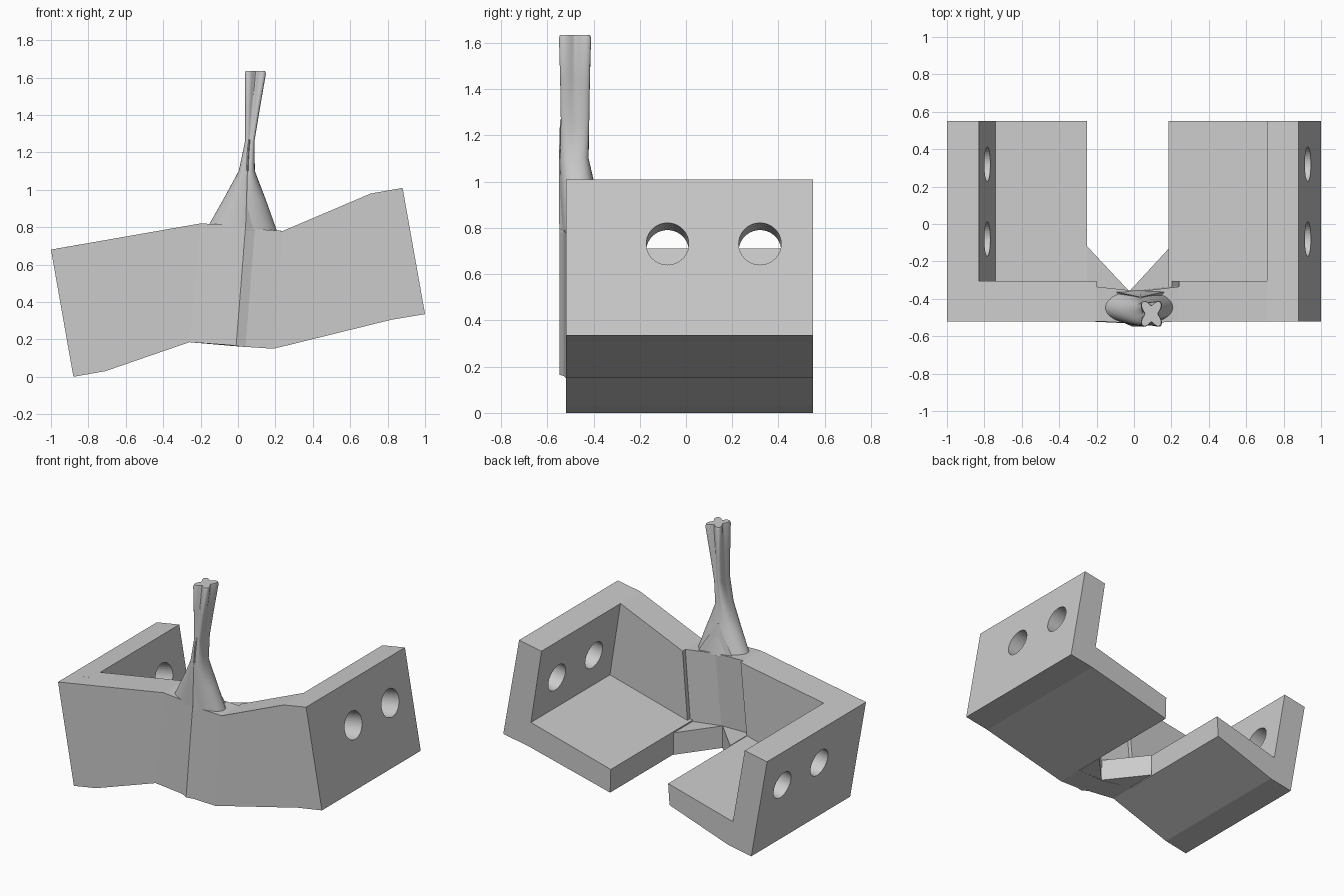
import bpy, bmesh, math
from mathutils import Vector

if "Cube" in bpy.data.objects:
    bpy.data.objects.remove(bpy.data.objects["Cube"])

grey = bpy.data.materials.new("light grey")
grey.use_nodes = True
GREY = (0.6, 0.6, 0.6, 1)
grey.diffuse_color = GREY
grey.node_tree.nodes["Principled BSDF"].inputs["Base Color"].default_value = GREY


def loft(name, rings, smooth=False):
    """Skin a list of equal-length point rings and cap both ends."""
    bm = bmesh.new()
    loops = [[bm.verts.new(p) for p in ring] for ring in rings]
    n = len(loops[0])
    for a, b in zip(loops, loops[1:]):
        for i in range(n):
            j = (i + 1) % n
            bm.faces.new((a[i], a[j], b[j], b[i]))
    bm.faces.new(loops[0])
    bm.faces.new(loops[-1])
    bmesh.ops.recalc_face_normals(bm, faces=bm.faces)
    mesh = bpy.data.meshes.new(name)
    bm.to_mesh(mesh)
    bm.free()
    mesh.materials.append(grey)
    obj = bpy.data.objects.new(name, mesh)
    bpy.context.collection.objects.link(obj)
    if smooth:
        bpy.ops.object.select_all(action="DESELECT")
        obj.select_set(True)
        bpy.context.view_layer.objects.active = obj
        bpy.ops.object.shade_smooth_by_angle(angle=math.radians(40))
    return obj


def prism(name, profile, y0, y1):
    return loft(name, [[(x, y, z) for x, z in profile] for y in (y0, y1)])


def drill(obj, side, x, z):
    """Cut two round holes square to the tilted side wall."""
    axis = Vector((0.985, 0, 0.175))
    for i, y in enumerate((-0.08, 0.32)):
        bpy.ops.mesh.primitive_cylinder_add(
            vertices=40, radius=0.092, depth=0.5, location=(x, y, z),
            rotation=axis.to_track_quat("Z", "Y").to_euler())
        cutter = bpy.context.object
        cutter.name = f"{side}_hole_cutter_{i + 1}"
        cutter.hide_render = True
        cutter.hide_set(True)
        cutter.display_type = "WIRE"
        mod = obj.modifiers.new("hole", "BOOLEAN")
        mod.object = cutter
        mod.operation = "DIFFERENCE"
        mod.solver = "EXACT"


# Side walls with their floors
low_side = prism("low_side_and_floor", [
    (-1, .68), (-.88, 0), (-.71, .03), (-.26, .185),
    (-.25, .33), (-.74, .2), (-.83, .71)], -.4, .55)
drill(low_side, "low", -.87, .435)
high_side = prism("high_side_and_floor", [
    (1, .335), (.88, 1.01), (.71, .98), (.79, .47),
    (.185, .31), (.19, .15), (.82, .305)], -.4, .55)
drill(high_side, "high", .85, .717)

# Thick front walls
prism("low_front_wall", [(-1, .68), (-.88, 0), (-.71, .03), (-.26, .185),
                         (-.2, .82)], -.52, -.305)
prism("high_front_wall", [(1, .335), (.88, 1.01), (.71, .98), (.24, .78),
                          (.19, .15), (.82, .305)], -.52, -.305)

# Thin creased wall in the middle
loft("middle_wall", [
    [(-.26, -.52, .185), (-.05, -.53, .17), (-.01, -.548, .165), (.04, -.53, .16),
     (.19, -.52, .15), (.19, -.335, .15), (-.03, -.36, .165), (-.26, -.335, .185)],
    [(-.2, -.52, .82), (.0, -.53, .81), (.04, -.548, .8), (.09, -.53, .79),
     (.24, -.52, .78), (.24, -.335, .78), (.03, -.36, .8), (-.2, -.335, .82)]])

# Floor corners that run diagonally to the middle wall
for name, x, y, z in (("low_floor_corner", -.25, -.12, .184),
                      ("high_floor_corner", .187, -.13, .15)):
    plan = [(x, y, z), (-.025, -.36, .167), (-.025, -.4, .167), (x, -.4, z)]
    loft(name, [plan, [(a, b, c + .15) for a, b, c in plan]])


# Flared neck rising into a fluted stem
def lobed_ring(cx, cy, w, d, z, groove, tilt=0):
    ring = []
    for i in range(48):
        t = math.tau * i / 48
        r = 1 - groove * math.cos(4 * t)
        x = w * math.cos(t) * r
        ring.append((cx + x, cy + d * math.sin(t) * r, z - tilt * x))
    return ring


loft("fluted_stem", [
    lobed_ring(.025, -.445, .185, .092, .79, 0, .08),
    lobed_ring(.035, -.465, .115, .08, .95, .02),
    lobed_ring(.047, -.483, .046, .066, 1.1, .06),
    lobed_ring(.063, -.48, .027, .066, 1.26, .15),
    lobed_ring(.078, -.48, .041, .066, 1.44, .25),
    lobed_ring(.093, -.48, .055, .068, 1.62, .33),
    lobed_ring(.093, -.48, .051, .064, 1.635, .33)], smooth=True)

# Peak on the back of the neck and crease up its front
loft("back_peak", [
    [(-.11, -.36, .79), (.03, -.36, .79), (.17, -.36, .77), (.03, -.48, .79)],
    [(.03, -.39, .99), (.035, -.385, 1.0), (.04, -.39, .99), (.035, -.48, .99)]])
loft("front_crease", [
    [(-.0, -.53, .78), (.04, -.548, .78), (.09, -.53, .78), (.04, -.45, .78)],
    [(.03, -.53, 1.1), (.05, -.55, 1.1), (.07, -.53, 1.1), (.05, -.48, 1.1)],
    [(.055, -.53, 1.27), (.06, -.545, 1.27), (.068, -.53, 1.27), (.06, -.48, 1.27)]])
